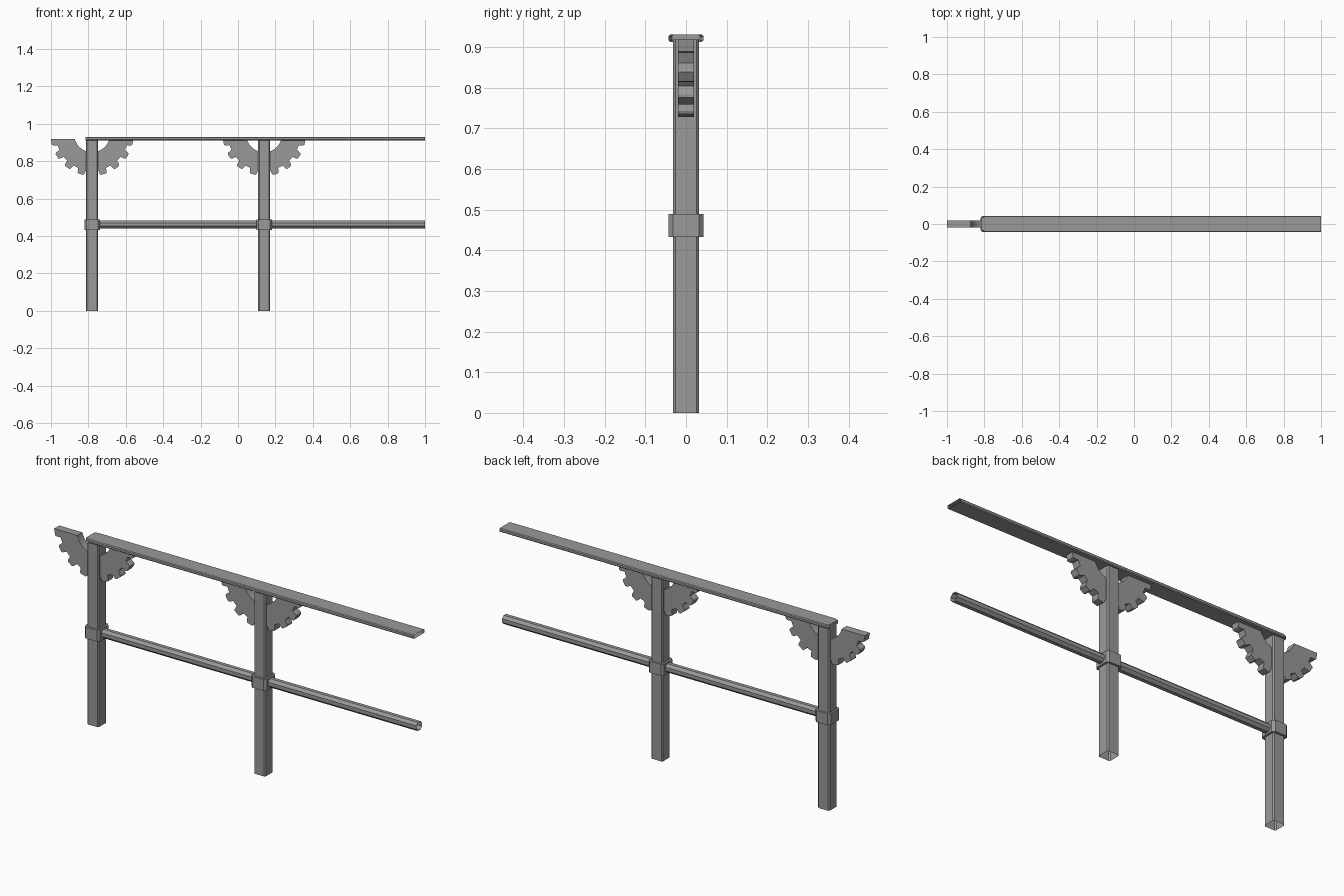
import bpy, bmesh
from math import sin, cos, radians, acos, pi
from mathutils import Matrix

cube = bpy.data.objects.get("Cube")
if cube:
    bpy.data.objects.remove(cube, do_unlink=True)

grey = bpy.data.materials.new("steel grey")
grey.use_nodes = True
colour = (0.32, 0.32, 0.32, 1)
grey.diffuse_color = colour
grey.node_tree.nodes["Principled BSDF"].inputs["Base Color"].default_value = colour

# Matrices that turn a flat profile plus its depth into world axes
ALONG_Z = Matrix.Identity(3)
ALONG_X = Matrix(((0, 0, 1), (1, 0, 0), (0, 1, 0)))
ALONG_Y = Matrix(((1, 0, 0), (0, 0, -1), (0, 1, 0)))


def prism(name, profile, start, end, turn, location, cap_start=True, cap_end=True):
    """Extrude a counter-clockwise profile, leaving chosen ends open."""
    bm = bmesh.new()
    low = [bm.verts.new(turn @ Matrix.Translation((u, v, start)).translation) for u, v in profile]
    high = [bm.verts.new(turn @ Matrix.Translation((u, v, end)).translation) for u, v in profile]
    n = len(profile)
    for i in range(n):
        j = (i + 1) % n
        bm.faces.new((low[i], low[j], high[j], high[i]))
    if cap_start:
        bm.faces.new(low[::-1])
    if cap_end:
        bm.faces.new(high)
    mesh = bpy.data.meshes.new(name)
    bm.to_mesh(mesh)
    bm.free()
    mesh.materials.append(grey)
    obj = bpy.data.objects.new(name, mesh)
    obj.location = location
    bpy.context.collection.objects.link(obj)
    return obj


def chamfered(half_u, half_v, cut):
    """Rectangle with its four corners cut off."""
    a, b = half_u - cut, half_v - cut
    return [(half_u, -b), (half_u, b), (a, half_v), (-a, half_v),
            (-half_u, b), (-half_u, -b), (-a, -half_v), (a, -half_v)]


def gear_profile(outer, root, inner, drop):
    """Lower part of a toothed ring, cut flat a little below its centre."""
    def at(radius, degrees):
        return radius * sin(radians(degrees)), -radius * cos(radians(degrees))
    right = [(0, -root)]
    for tooth in (16, 37, 58, 79):
        right += [at(root, tooth - 6.5), at(outer - 0.006, tooth - 5), at(outer, tooth - 3.5),
                  at(outer, tooth + 3.5)]
        if tooth < 79:
            right += [at(outer - 0.006, tooth + 5), at(root, tooth + 6.5)]
    limit = acos(drop / outer)
    right.append((outer * sin(limit), -drop))
    limit = acos(drop / inner)
    steps = 8
    for i in range(steps + 1):
        angle = limit * (1 - i / steps)
        right.append((inner * sin(angle), -inner * cos(angle)))
    left = [(-u, v) for u, v in right[1:-1]]
    return right + left[::-1]


# Posts with collars and toothed half rings
GEAR = gear_profile(0.222, 0.194, 0.096, 0.024)
for side, x in (("right", -0.78), ("left", 0.14)):
    prism(side + "_post", chamfered(0.032, 0.032, 0.006), 0, 0.918, ALONG_Z,
          (x, 0, 0), cap_start=False)
    prism(side + "_collar", chamfered(0.042, 0.043, 0.011), 0.432, 0.489, ALONG_Z, (x, 0, 0))
    prism(side + "_toothed_bracket", GEAR, -0.02, 0.02, ALONG_Y, (x, 0, 0.944))

# Lower octagonal rail, open at its far end
R = 0.0235
octagon = [(R * cos(pi / 8 + i * pi / 4), R * sin(pi / 8 + i * pi / 4)) for i in range(8)]
prism("lower_rail", octagon, -0.75, 1, ALONG_X, (0, 0, 0.462), cap_end=False)

# Flat handrail with a tapered closed end and an open far end
handrail = prism("handrail", chamfered(0.043, 0.009, 0.004), -0.815, 1, ALONG_X,
                 (0, 0, 0.921), cap_end=False)
for vert in handrail.data.vertices:
    if vert.co.x < 0:
        vert.co.y *= 0.8
bm = bmesh.new()
bm.from_mesh(handrail.data)
# Keep the taper short by cutting the rail and widening the new edge loop
cut = bmesh.ops.bisect_plane(bm, geom=bm.verts[:] + bm.edges[:] + bm.faces[:],
                             plane_co=(-0.8, 0, 0), plane_no=(1, 0, 0))
for item in cut["geom_cut"]:
    if isinstance(item, bmesh.types.BMVert):
        wide = 0.043 if abs(item.co.z) < 0.006 else 0.039
        item.co.y = wide if item.co.y > 0 else -wide
bm.to_mesh(handrail.data)
bm.free()
